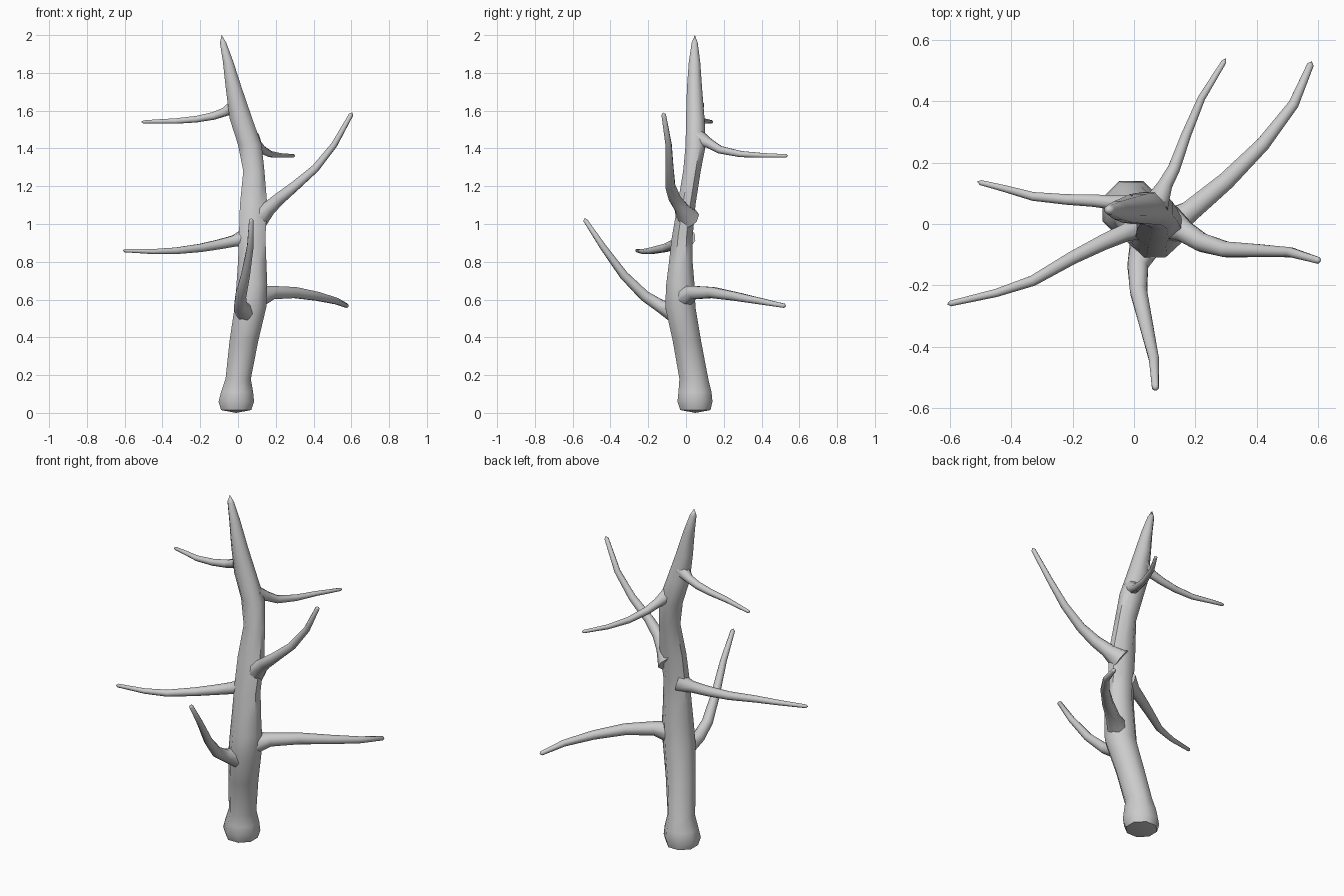
import bpy, bmesh, math
from mathutils import Vector

if "Cube" in bpy.data.objects:
    bpy.data.objects.remove(bpy.data.objects["Cube"])

SIDES = 8


def loft(name, rings, start, end):
    """Skin a list of vertex rings and close both ends with a point."""
    bm = bmesh.new()
    rows = [[bm.verts.new(p) for p in ring] for ring in rings]
    a, b = bm.verts.new(start), bm.verts.new(end)
    for j in range(SIDES):
        k = (j + 1) % SIDES
        for lo, hi in zip(rows, rows[1:]):
            bm.faces.new((lo[j], lo[k], hi[k], hi[j]))
        bm.faces.new((a, rows[0][k], rows[0][j]))
        bm.faces.new((b, rows[-1][j], rows[-1][k]))
    bmesh.ops.recalc_face_normals(bm, faces=bm.faces)
    me = bpy.data.meshes.new(name)
    bm.to_mesh(me)
    bm.free()
    ob = bpy.data.objects.new(name, me)
    bpy.context.collection.objects.link(ob)
    bpy.ops.object.select_all(action='DESELECT')
    ob.select_set(True)
    bpy.context.view_layer.objects.active = ob
    bpy.ops.object.shade_smooth_by_angle(angle=math.radians(50))
    return ob


def ring(c, u, v):
    return [c + u * math.cos(t) + v * math.sin(t)
            for t in (math.tau * (j + .5) / SIDES for j in range(SIDES))]


def branch(name, pts, r0, r1):
    """Tapering bent limb; the first point sits inside the trunk and flares."""
    ps = [Vector(p) for p in pts]
    n = len(ps)
    rings = []
    for i, p in enumerate(ps):
        d = (ps[min(i + 1, n - 1)] - ps[max(i - 1, 0)]).normalized()
        u = d.cross(Vector((0, 0, 1))).normalized()
        v = u.cross(d)
        r = r0 + (r1 - r0) * (i - 1) / (n - 2) if i else r0 * 1.7
        if i == n - 1:
            p = p - d * .012
        rings.append(ring(p, u * r, v * r))
    return loft(name, rings, ps[0], ps[-1])


# Leaning trunk: z, x min, x max, y min, y max
TRUNK = [(.015, -.09, .07, -.03, .13), (.06, -.103, .085, -.045, .14),
         (.11, -.09, .08, -.04, .135), (.18, -.066, .068, -.035, .118),
         (.38, -.045, .107, -.07, .08), (.56, -.018, .15, -.11, .05),
         (.68, -.008, .155, -.105, .045), (.80, 0, .15, -.09, .035),
         (.93, .005, .145, -.075, .035), (1.10, .01, .155, -.045, .05),
         (1.28, .028, .14, -.015, .078), (1.42, 0, .125, -.002, .105),
         (1.56, -.045, .075, 0, .098), (1.72, -.065, .02, .005, .085),
         (1.86, -.08, -.025, .015, .075), (1.96, -.096, -.062, .03, .062)]
rings = []
for z, x0, x1, y0, y1 in TRUNK:
    f = .5 / math.cos(math.pi / SIDES)
    rings.append(ring(Vector(((x0 + x1) / 2, (y0 + y1) / 2, z)),
                      Vector(((x1 - x0) * f, 0, 0)), Vector((0, (y1 - y0) * f, 0))))
loft("trunk", rings, (-.01, .05, 0), (-.086, .047, 2))

# Six limbs, from low to high
branch("low_right_branch", [(.09, -.02, .61), (.18, .04, .637), (.30, .14, .637),
       (.42, .26, .617), (.52, .39, .592), (.58, .53, .565)], .038, .012)
branch("low_front_branch", [(.045, -.05, .53), (.012, -.135, .565), (.015, -.22, .62),
       (.04, -.33, .73), (.065, -.44, .88), (.07, -.54, 1.03)], .036, .012)
branch("middle_left_branch", [(.05, 0, .93), (-.02, -.025, .91), (-.1, -.06, .892),
       (-.2, -.11, .873), (-.33, -.185, .858), (-.45, -.225, .854),
       (-.61, -.262, .86)], .032, .01)
branch("middle_right_branch", [(.10, .01, 1.03), (.165, -.025, 1.085), (.22, -.06, 1.135),
       (.30, -.083, 1.20), (.41, -.087, 1.295), (.51, -.092, 1.42),
       (.605, -.12, 1.59)], .038, .012)
branch("high_back_branch", [(.07, .06, 1.46), (.10, .125, 1.425), (.13, .18, 1.393),
       (.17, .29, 1.37), (.22, .41, 1.363), (.30, .54, 1.361)], .026, .009)
branch("high_left_branch", [(-.01, .055, 1.625), (-.07, .07, 1.593), (-.13, .076, 1.572),
       (-.22, .08, 1.555), (-.33, .09, 1.545), (-.42, .115, 1.543),
       (-.512, .138, 1.54)], .025, .009)
